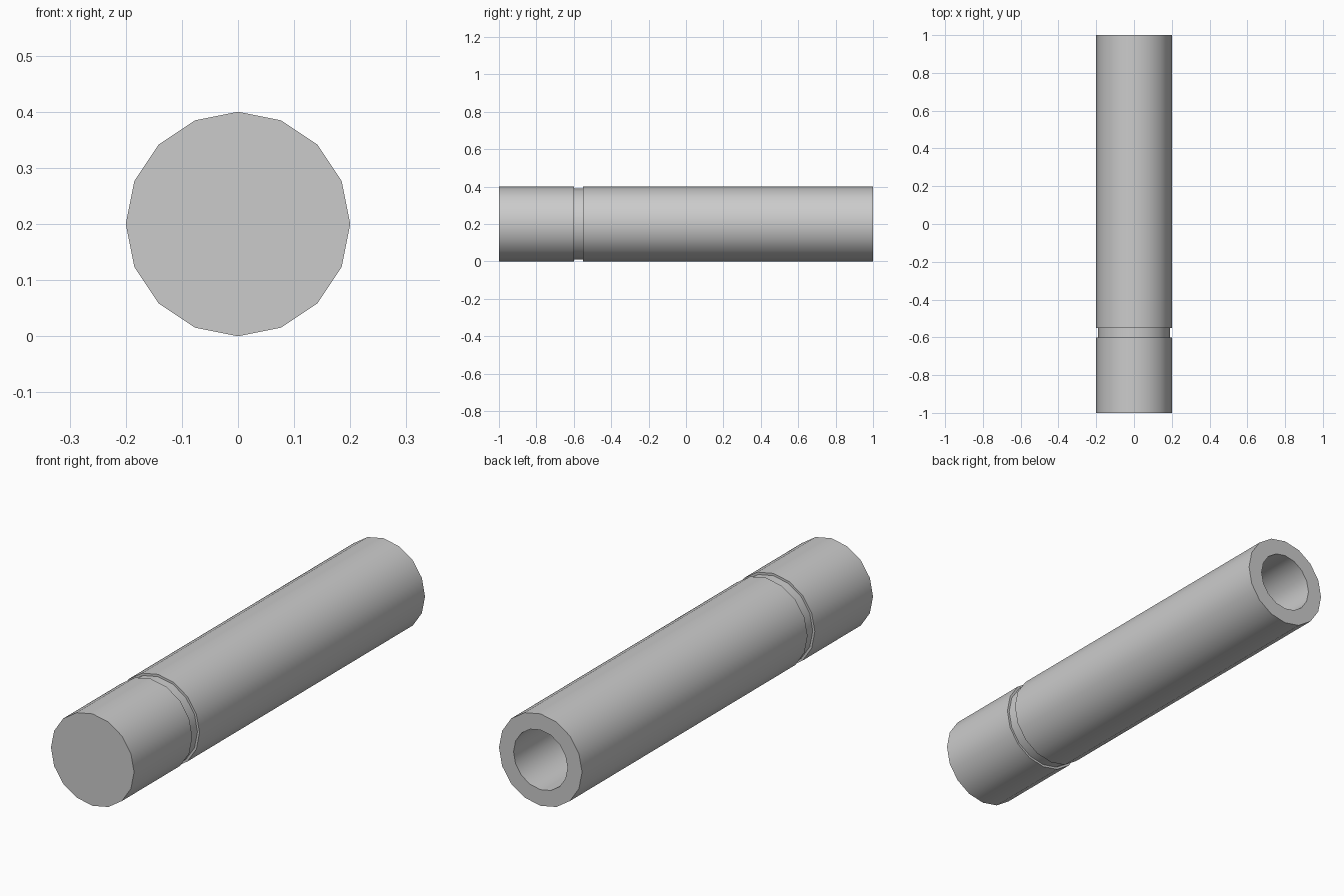
import bpy, bmesh
from math import cos, sin, pi, radians

if "Cube" in bpy.data.objects:
    bpy.data.objects.remove(bpy.data.objects["Cube"])

SIDES = 16
AXIS_Z = 0.2


def lathe(name, profile):
    """Revolve (radius, y) points around the lengthwise axis, capping both ends."""
    bm = bmesh.new()
    rings = [[bm.verts.new((r * cos(2 * pi * i / SIDES), y,
                            AXIS_Z + r * sin(2 * pi * i / SIDES)))
              for i in range(SIDES)] for r, y in profile]
    for a, b in zip(rings, rings[1:]):
        for i in range(SIDES):
            j = (i + 1) % SIDES
            bm.faces.new((a[i], a[j], b[j], b[i]))
    bm.faces.new(rings[0])
    bm.faces.new(rings[-1])
    bmesh.ops.recalc_face_normals(bm, faces=bm.faces)
    mesh = bpy.data.meshes.new(name)
    bm.to_mesh(mesh)
    bm.free()
    obj = bpy.data.objects.new(name, mesh)
    bpy.context.collection.objects.link(obj)
    bpy.ops.object.select_all(action='DESELECT')
    obj.select_set(True)
    bpy.context.view_layer.objects.active = obj
    bpy.ops.object.shade_smooth_by_angle(angle=radians(30))
    return obj


# Closed front section, shallow groove, long barrel, then the bore back inside
lathe("tube_body", [
    (0.20, -1.00), (0.20, -0.60),
    (0.19, -0.60), (0.19, -0.55),
    (0.20, -0.55), (0.20, 1.00),
    (0.13, 1.00), (0.13, -0.55),
])
